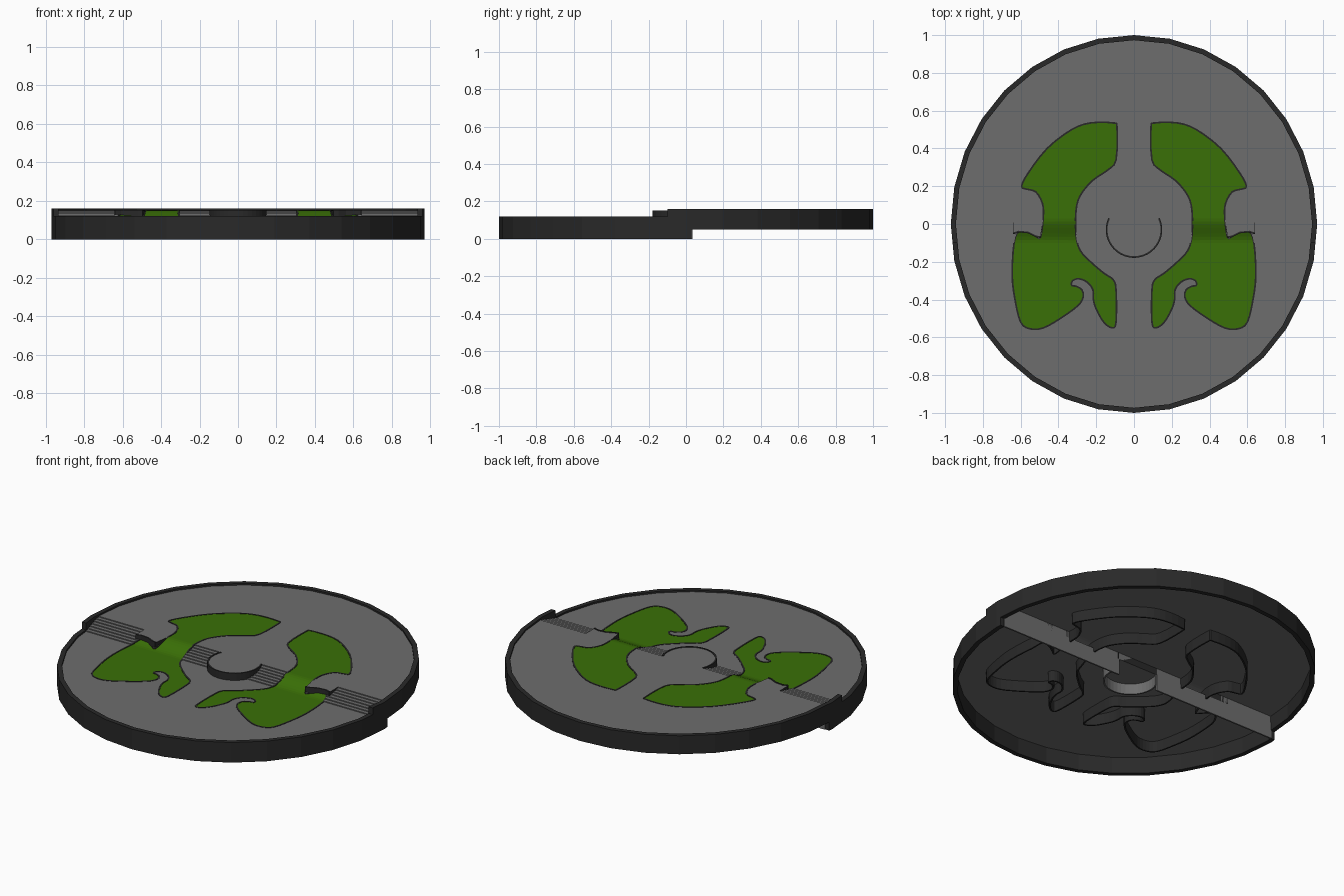
import bpy, bmesh, math
from mathutils import Vector

if "Cube" in bpy.data.objects:
    bpy.data.objects.remove(bpy.data.objects["Cube"], do_unlink=True)


def make_material(name, rgb):
    mat = bpy.data.materials.new(name)
    mat.use_nodes = True
    mat.diffuse_color = (*rgb, 1)
    mat.node_tree.nodes["Principled BSDF"].inputs["Base Color"].default_value = (*rgb, 1)
    return mat


GREY = make_material("mid grey", (0.155, 0.155, 0.155))
DARK = make_material("charcoal", (0.022, 0.022, 0.022))
GREEN = make_material("leaf green", (0.042, 0.16, 0.002))

STEP_FRONT, STEP_BACK = -0.1, 0.03      # extent of the step between the two halves
LOW, HIGH, SHEET = 0.11, 0.15, 0.012    # panel heights and thickness
UNDER = LOW - SHEET
HUB_Y, HUB_R, HUB_BASE = -0.03, 0.145, 0.035
LINE_TOP = HIGH + 0.003                 # raised dark outlines


def ramp(y):
    t = min(max((y - STEP_FRONT) / (STEP_BACK - STEP_FRONT), 0), 1)
    return LOW + (HIGH - LOW) * t * t * (3 - 2 * t)


def flat(z):
    return lambda y: z


def finish(bm, name, materials):
    mesh = bpy.data.meshes.new(name)
    bm.to_mesh(mesh)
    bm.free()
    obj = bpy.data.objects.new(name, mesh)
    bpy.context.collection.objects.link(obj)
    for mat in materials:
        mesh.materials.append(mat)
    return obj


def slab(name, loops, bottom, top, materials, y_min=-2, y_max=2, cuts=()):
    """Fill outlines (holes allowed), trim in y, and raise to a solid.
    Materials are given as top, side, underside."""
    bm = bmesh.new()
    for loop in loops:
        verts = [bm.verts.new((x, y, 0)) for x, y in loop]
        for i, v in enumerate(verts):
            bm.edges.new((verts[i - 1], v))
    bmesh.ops.triangle_fill(bm, use_beauty=True, edges=bm.edges[:], normal=(0, 0, 1))

    def slice_at(y, **clear):
        bmesh.ops.bisect_plane(bm, geom=bm.verts[:] + bm.edges[:] + bm.faces[:], dist=1e-5,
                               plane_co=(0, y, 0), plane_no=(0, 1, 0), **clear)

    slice_at(y_min, clear_inner=True)
    slice_at(y_max, clear_outer=True)
    for y in cuts:
        slice_at(y)
    base = bm.verts[:]
    grown = bmesh.ops.extrude_face_region(bm, geom=bm.faces[:], use_keep_orig=True)["geom"]
    for v in grown:
        if isinstance(v, bmesh.types.BMVert):
            v.co.z = top(v.co.y)
    for v in base:
        v.co.z = bottom(v.co.y)
    bmesh.ops.recalc_face_normals(bm, faces=bm.faces[:])
    for f in bm.faces:
        f.material_index = 0 if f.normal.z > 0.5 else 2 if f.normal.z < -0.5 else 1
    return finish(bm, name, materials)


def ribbon(name, path, bottom, top, mat, closed=False, thickness=0.009):
    """Thin upright wall along a path."""
    bm = bmesh.new()
    rows = [(bm.verts.new((x, y, bottom(y))), bm.verts.new((x, y, top(y)))) for x, y in path]
    for i in range(0 if closed else 1, len(rows)):
        (a, b), (c, d) = rows[i - 1], rows[i]
        bm.faces.new((a, c, d, b))
    obj = finish(bm, name, [mat])
    mod = obj.modifiers.new("wall thickness", "SOLIDIFY")
    mod.thickness = thickness
    mod.offset = 0
    return obj


def smooth_loop(points, steps=3):
    """Closed Catmull-Rom curve through the points."""
    out = []
    n = len(points)
    for i in range(n):
        p, q, r, s = (Vector(points[(i + k) % n]) for k in (-1, 0, 1, 2))
        for j in range(steps):
            t = j / steps
            out.append(tuple(0.5 * (2 * q + (r - p) * t + (2 * p - 5 * q + 4 * r - s) * t ** 2
                                    + (3 * q - p - 3 * r + s) * t ** 3)))
    return out


def oval(rx, ry, count, cy=0.0):
    return [(rx * math.cos(math.tau * i / count), cy + ry * math.sin(math.tau * i / count))
            for i in range(count)]


def mirror(path):
    return [(-x, y) for x, y in path]


# Outline of one green panel, in hundredths
panel_points = [
    (9, 51), (11, 53.5), (23, 53.5), (33, 50), (46, 40), (56, 27), (59.5, 20), (57, 18.5),
    (52, 17), (48.5, 11), (48, 4), (49.5, -7), (52, -6.5), (56, -4.5), (61, -4), (63.5, -10),
    (64.5, -27), (63, -40), (60, -52), (55, -55.5), (48, -55), (39, -50), (30, -43.5),
    (27, -39), (27.5, -35), (30.5, -33), (33, -32.5), (32.5, -30), (29, -29), (24.5, -31),
    (21.7, -35), (21.5, -40), (20, -45), (16, -52), (11.5, -55), (9.5, -52), (9.5, -35),
    (11, -29.5), (16, -26), (23, -20), (28.5, -14), (30.7, -6), (30.7, 7), (28.5, 15),
    (22, 23), (14, 28.5), (9.5, 34)]
right_panel = smooth_loop([(x / 100, y / 100) for x, y in panel_points])
panels = {"left": right_panel, "right": mirror(right_panel)}

rim_outer = oval(0.97, 1.0, 32)
rim_inner = oval(0.943, 0.973, 32)
grey_loops = [rim_inner, *panels.values()]
grey_mats = [GREY] * 3

# Outer rim in three stepped sections
for name, y0, y1, z0, z1 in (("front_rim", -2, STEP_FRONT, 0, 0.12),
                             ("middle_rim", STEP_FRONT, STEP_BACK, 0, 0.16),
                             ("back_rim", STEP_BACK, 2, 0.05, 0.16)):
    slab(name, [rim_outer, rim_inner], flat(z0), flat(z1), [DARK] * 3, y0, y1)

# Grey face: low front, small stairs, high back
slab("front_face", grey_loops, flat(UNDER), flat(LOW), grey_mats, y_max=STEP_FRONT)
slab("back_face", grey_loops, flat(HIGH - SHEET), flat(HIGH), grey_mats, y_min=STEP_BACK)
STAIRS = 6
depth = (STEP_BACK - STEP_FRONT) / STAIRS
for i in range(STAIRS):
    y = STEP_FRONT + i * depth
    z = LOW + (HIGH - LOW) * (i + 1) / (STAIRS + 1)
    slab(f"stair_{i + 1}", grey_loops, flat(UNDER), flat(z), grey_mats, y, y + depth)

# Green panels with a soft ramp, and their dark outline walls
ramp_cuts = [STEP_FRONT + (STEP_BACK - STEP_FRONT) * i / 8 for i in range(9)]
for side, loop in panels.items():
    slab(f"{side}_green_panel", [loop], lambda y: ramp(y) - SHEET, ramp,
         [GREEN, DARK, GREY], cuts=ramp_cuts)
    ribbon(f"{side}_panel_outline", loop, lambda y: ramp(y) - 0.075, lambda y: ramp(y) + 0.002,
           DARK, closed=True)

# Raised hub with a dark outline above and a grey wall below
end = math.asin((STEP_BACK - HUB_Y) / HUB_R)
arc = [(HUB_R * math.cos(a), HUB_Y + HUB_R * math.sin(a))
       for a in (end - (math.pi + 2 * end) * i / 24 for i in range(25))]
raised_mats = [GREY, DARK, GREY]
slab("hub", [arc], flat(UNDER), flat(HIGH), raised_mats)
ribbon("hub_outline", arc, flat(UNDER), flat(LINE_TOP), DARK)
ribbon("hub_under_wall", arc, flat(HUB_BASE), flat(UNDER), GREY)

# Lobes reaching forward at the high level, and the dividing wall underneath
lobe = [(0.64, STEP_BACK), (0.64, -0.05), (0.61, -0.04), (0.56, -0.045), (0.52, -0.065),
        (0.495, -0.07), (0.48, STEP_BACK)]
divider = [(0.943, STEP_BACK), arc[0]]
for side, place in (("left", list), ("right", mirror)):
    slab(f"{side}_lobe", [place(lobe)], flat(UNDER), flat(HIGH), raised_mats)
    ribbon(f"{side}_lobe_outline", place(lobe[1:-1]), flat(UNDER), flat(LINE_TOP), DARK)
    ribbon(f"{side}_dividing_wall", place(divider), flat(0), flat(UNDER), GREY)
